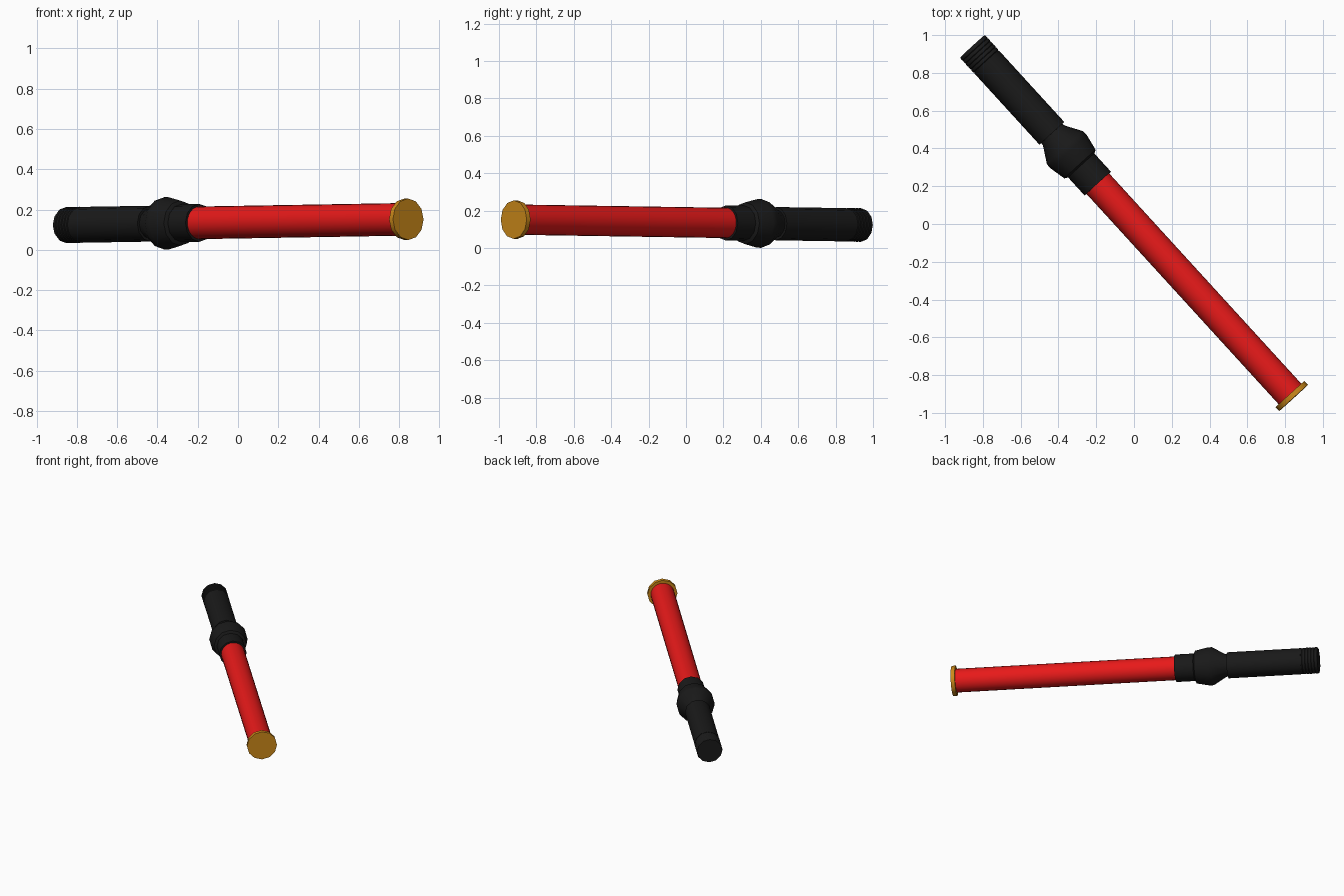
import bpy, bmesh, math
from mathutils import Vector

if "Cube" in bpy.data.objects:
    bpy.data.objects.remove(bpy.data.objects["Cube"])

# Axis of the baton, from the grip end to the lens cap
A = Vector((-0.856, 0.941, 0.123))
B = Vector((0.845, -0.921, 0.152))
L = (B - A).length
ROT = (B - A).to_track_quat('Z', 'Y')


def material(name, rgb):
    m = bpy.data.materials.new(name)
    m.diffuse_color = (*rgb, 1)
    m.use_nodes = True
    m.node_tree.nodes["Principled BSDF"].inputs["Base Color"].default_value = m.diffuse_color
    return m


def lathe(name, profile, mat, sides=12):
    """Revolve (distance, radius) points around the baton axis, with end caps."""
    bm = bmesh.new()
    rings = []
    for t, r in profile:
        rings.append([bm.verts.new((r * math.cos(2 * math.pi * i / sides),
                                    r * math.sin(2 * math.pi * i / sides), t))
                      for i in range(sides)])
    for a, b in zip(rings, rings[1:]):
        for i in range(sides):
            j = (i + 1) % sides
            bm.faces.new((a[i], a[j], b[j], b[i]))
    bm.faces.new(rings[0][::-1])
    bm.faces.new(rings[-1])
    me = bpy.data.meshes.new(name)
    bm.to_mesh(me)
    bm.free()
    ob = bpy.data.objects.new(name, me)
    bpy.context.collection.objects.link(ob)
    ob.location = A
    ob.rotation_mode = 'QUATERNION'
    ob.rotation_quaternion = ROT
    me.materials.append(mat)
    bpy.ops.object.select_all(action='DESELECT')
    ob.select_set(True)
    bpy.context.view_layer.objects.active = ob
    bpy.ops.object.shade_smooth_by_angle(angle=math.radians(35))
    return ob


black = material("black_rubber", (0.01, 0.01, 0.01))
red = material("red_plastic", (0.8, 0.01, 0.01))
orange = material("orange_plastic", (0.6, 0.25, 0.01))

# Tail cap with fine grip ridges
cap = [(0, 0.086)]
for k in range(5):
    t = 0.008 + k * 0.021
    cap += [(t, 0.09), (t + 0.012, 0.09), (t + 0.016, 0.087)]
lathe("tail_cap", cap + [(0.115, 0.087)], black)

# Handle tube
lathe("handle", [(0.115, 0.089), (0.625, 0.089)], black)

# Flared head and the collar that holds the wand
lathe("flared_head", [(0.62, 0.075), (0.64, 0.078), (0.728, 0.13), (0.758, 0.13),
                      (0.845, 0.112), (0.855, 0.094)], black)
lathe("collar", [(0.85, 0.094), (0.985, 0.094)], black)

# Glowing wand and its end cap
lathe("wand", [(0.95, 0.081), (L - 0.02, 0.081)], red, 24)
lathe("end_cap", [(L - 0.028, 0.103), (L, 0.103)], orange)
